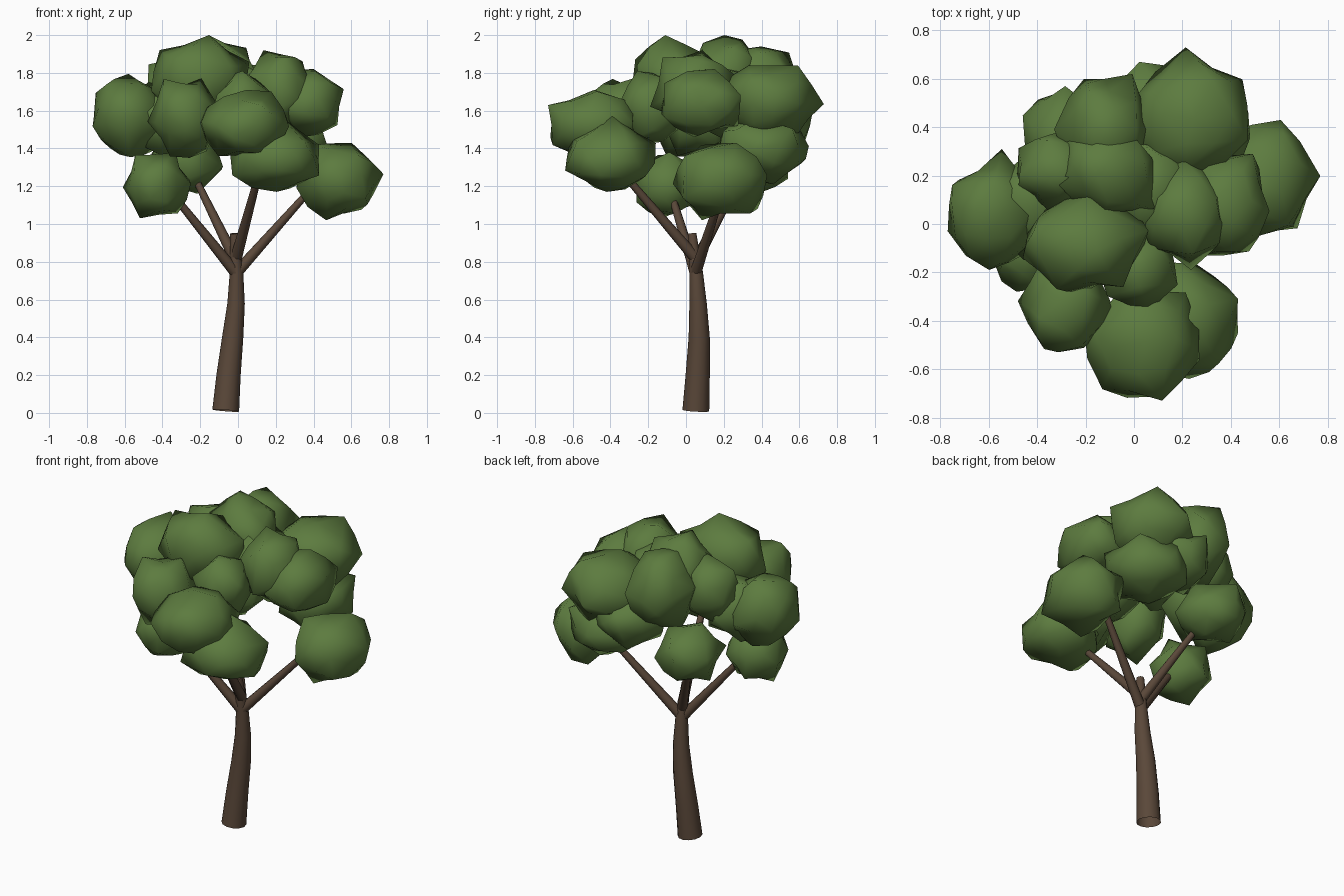
import bpy, bmesh, random
from mathutils import Vector, Euler

random.seed(11)
cube = bpy.data.objects.get("Cube")
if cube:
    bpy.data.objects.remove(cube)


def material(name, rgb):
    m = bpy.data.materials.new(name)
    m.use_nodes = True
    m.diffuse_color = (*rgb, 1)
    m.node_tree.nodes["Principled BSDF"].inputs["Base Color"].default_value = (*rgb, 1)
    return m


leaf_green = material("leaf_green", (0.109, 0.2, 0.05))
bark_brown = material("bark_brown", (0.102, 0.064, 0.041))


def finish(bm, name, mat, angle):
    bmesh.ops.recalc_face_normals(bm, faces=bm.faces)
    mesh = bpy.data.meshes.new(name)
    bm.to_mesh(mesh)
    bm.free()
    mesh.materials.append(mat)
    ob = bpy.data.objects.new(name, mesh)
    bpy.context.collection.objects.link(ob)
    bpy.ops.object.select_all(action='DESELECT')
    ob.select_set(True)
    bpy.context.view_layer.objects.active = ob
    bpy.ops.object.shade_smooth_by_angle(angle=angle)


def limb(name, path, sides=12):
    """Tapered tube through (x, y, z, radius) stations, open below, capped on top."""
    bm = bmesh.new()
    pts = [Vector(p[:3]) for p in path]
    rings = []
    for i, p in enumerate(pts):
        tangent = pts[min(i + 1, len(pts) - 1)] - pts[max(i - 1, 0)]
        turn = Vector((0, 0, 1)).rotation_difference(tangent)
        circle = bmesh.ops.create_circle(bm, segments=sides, radius=path[i][3])["verts"]
        for v in circle:
            v.co = turn @ v.co + p
        rings.append(circle)
    for a, b in zip(rings, rings[1:]):
        for k in range(sides):
            n = (k + 1) % sides
            bm.faces.new((a[k], a[n], b[n], b[k]))
    bm.faces.new(rings[-1])
    finish(bm, name, bark_brown, 0.9)


def clump(name, centre, half):
    """Angular leaf ball with raised corners, fitted to a centre and half sizes."""
    bm = bmesh.new()
    bmesh.ops.create_icosphere(bm, subdivisions=2, radius=1)
    spin = Euler([random.uniform(0, 6) for _ in range(3)]).to_matrix()
    for v in bm.verts:
        corner = len(v.link_edges) == 5
        v.co = spin @ v.co * (random.uniform(1, 1.16) if corner else random.uniform(0.87, 1))
        v.co += Vector([random.uniform(-0.07, 0.07) for _ in range(3)])
    for axis in range(3):
        lo = min(v.co[axis] for v in bm.verts)
        hi = max(v.co[axis] for v in bm.verts)
        for v in bm.verts:
            t = (v.co[axis] - lo) / (hi - lo) * 2 - 1
            v.co[axis] = centre[axis] + half[axis] * t
    finish(bm, name, leaf_green, 1.4)


# Trunk with a gentle bend
limb("trunk", [(-.065, .052, .012, .071), (-.05, .062, .2, .064), (-.028, .07, .4, .056),
               (-.01, .064, .58, .046), (-.008, .054, .74, .036), (-.02, .032, .95, .023)])

# Branches reaching into the lower clumps
for side, start, end in (
        ("left", (-.01, .05, .74), (.4, .2, 1.2)),
        ("right", (-.01, .05, .74), (-.38, -.09, 1.2)),
        ("back", (-.01, .05, .8), (-.24, .3, 1.27)),
        ("front", (-.01, .05, .82), (.12, -.36, 1.3))):
    limb("branch_" + side, [(*start, .031), (*end, .017)], 8)

# Foliage clumps: centre, half sizes
for name, centre, half in (
        ("back_left_upper", (.23, .46, 1.64), (.24, .27, .2)),
        ("back_inner", (.08, .44, 1.52), (.23, .23, .18)),
        ("back_crown", (-.11, .39, 1.71), (.22, .23, .23)),
        ("top_crown", (-.1, .2, 1.79), (.21, .2, .21)),
        ("front_crown", (-.2, -.08, 1.77), (.26, .2, .23)),
        ("right_crown", (-.33, .22, 1.7), (.16, .16, .2)),
        ("right_outer", (-.58, .06, 1.575), (.19, .25, .22)),
        ("right_inner", (-.43, .08, 1.56), (.2, .23, .2)),
        ("left_crown", (.22, .04, 1.71), (.2, .23, .21)),
        ("left_outer", (.37, .08, 1.64), (.19, .21, .18)),
        ("left_low", (.54, .18, 1.225), (.23, .25, .205)),
        ("front_outer", (.03, -.48, 1.53), (.24, .25, .18)),
        ("front_right", (-.28, -.33, 1.56), (.2, .2, .21)),
        ("front_low", (.19, -.4, 1.37), (.24, .24, .2)),
        ("right_low", (-.43, -.1, 1.205), (.18, .18, .175)),
        ("back_right_low", (-.27, .37, 1.34), (.19, .2, .18)),
        ("back_left_low", (.25, .41, 1.41), (.23, .24, .2)),
        ("centre", (.07, .14, 1.65), (.19, .21, .2)),
        ("front_centre", (.02, -.18, 1.62), (.16, .18, .19))):
    clump("foliage_" + name, centre, half)
